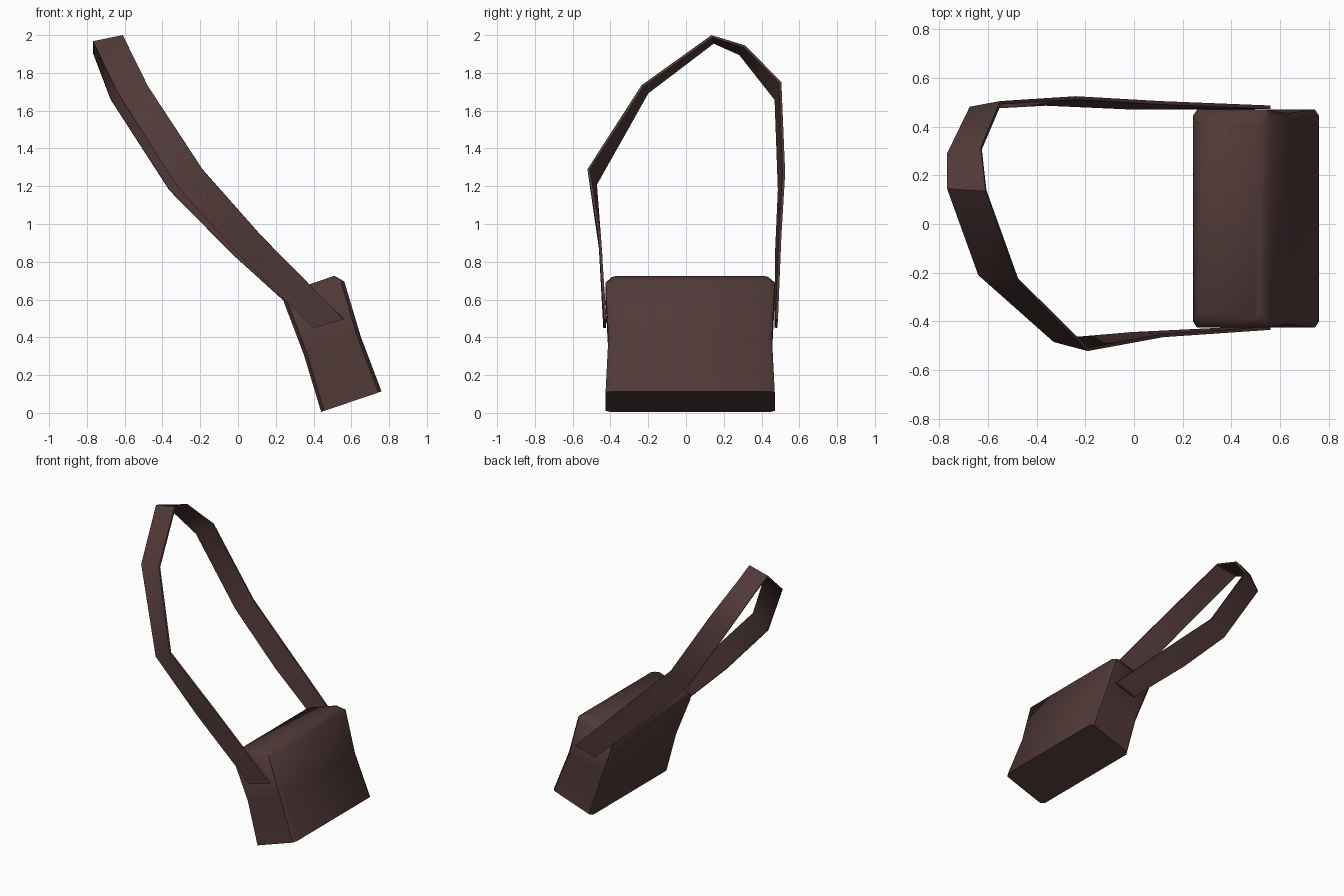
import bpy, math
from mathutils import Vector

if "Cube" in bpy.data.objects:
    bpy.data.objects.remove(bpy.data.objects["Cube"])

leather = bpy.data.materials.new("dark brown leather")
leather.diffuse_color = (0.080, 0.041, 0.039, 1)
leather.use_nodes = True
leather.node_tree.nodes["Principled BSDF"].inputs["Base Color"].default_value = leather.diffuse_color


def make_object(name, verts, faces):
    mesh = bpy.data.meshes.new(name)
    mesh.from_pydata(verts, [], faces)
    mesh.materials.append(leather)
    ob = bpy.data.objects.new(name, mesh)
    bpy.context.collection.objects.link(ob)
    bpy.ops.object.select_all(action='DESELECT')
    ob.select_set(True)
    bpy.context.view_layer.objects.active = ob
    return ob


# Bag body: chamfered rectangles stacked along a tilted axis
origin = Vector((0.44, 0.022, 0.005))
up = Vector((-0.321, 0, 0.947))
across = Vector((0.947, 0, 0.321))
depth, half = 0.338, 0.448
rings = [(0, 0, 0), (0.312, 0.011, 0.015), (0.615, 0, 0), (0.66, 0.04, 0.035)]
verts, faces = [], []
for h, inset_w, inset_y in rings:
    a, b, y = inset_w, depth - inset_w, half - inset_y
    c, d = 0.018, 0.025
    for w, yy in [(a + c, -y), (b - c, -y), (b, -y + d), (b, y - d),
                  (b - c, y), (a + c, y), (a, y - d), (a, -y + d)]:
        verts.append(origin + up * h + across * w + Vector((0, yy, 0)))
n = 8
for r in range(len(rings) - 1):
    for i in range(n):
        j = (i + 1) % n
        faces.append((r * n + i, r * n + j, (r + 1) * n + j, (r + 1) * n + i))
faces.append(tuple(reversed(range(n))))
faces.append(tuple(range(len(verts) - n, len(verts))))
make_object("bag_body", verts, faces)
bpy.ops.object.shade_smooth_by_angle(angle=math.radians(50))

# Shoulder strap: ribbon through pairs of edge points, front end to back end
stations = [
    ((0.40, -0.438, 0.45), (0.56, -0.435, 0.495)),
    ((-0.01, -0.458, 0.85), (0.12, -0.465, 0.94)),
    ((-0.33, -0.485, 1.21), (-0.19, -0.522, 1.29)),
    ((-0.64, -0.21, 1.70), (-0.48, -0.235, 1.735)),
    ((-0.768, 0.145, 1.968), (-0.61, 0.135, 2.0)),
    ((-0.768, 0.29, 1.905), (-0.63, 0.315, 1.945)),
    ((-0.675, 0.482, 1.66), (-0.55, 0.505, 1.75)),
    ((-0.365, 0.50, 1.18), (-0.24, 0.525, 1.27)),
    ((-0.03, 0.485, 0.84), (0.11, 0.505, 0.935)),
    ((0.40, 0.483, 0.45), (0.56, 0.487, 0.495)),
]
verts = [p for pair in stations for p in pair]
faces = [(2 * i, 2 * i + 1, 2 * i + 3, 2 * i + 2) for i in range(len(stations) - 1)]
strap = make_object("shoulder_strap", verts, faces)
solid = strap.modifiers.new("thickness", 'SOLIDIFY')
solid.thickness = 0.014
solid.offset = -1
bpy.ops.object.modifier_apply(modifier="thickness")
bpy.ops.object.shade_smooth_by_angle(angle=math.radians(50))
